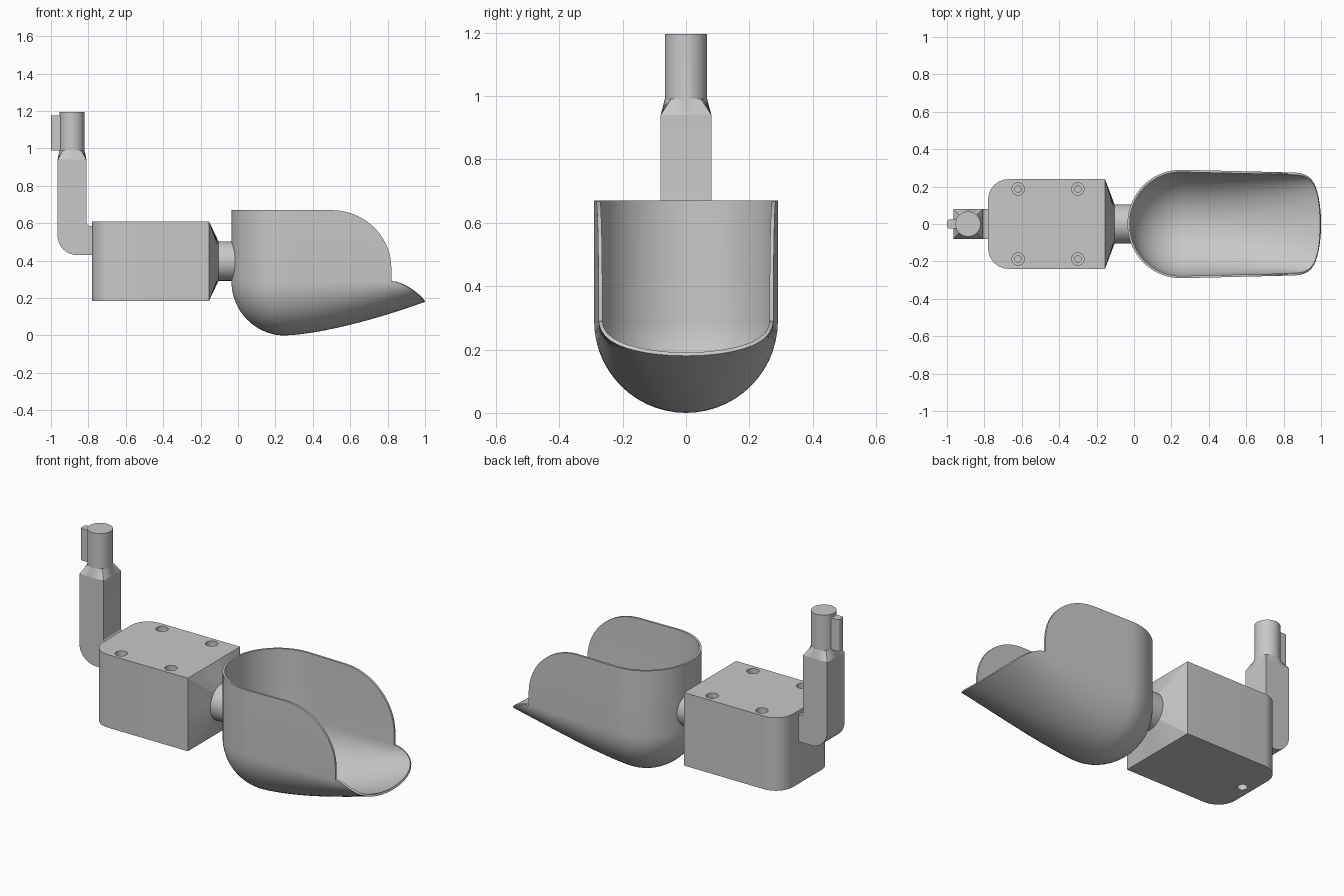
import bpy, bmesh
from math import sin, cos, pi, acos, sqrt, radians
from mathutils import Vector

if "Cube" in bpy.data.objects:
    bpy.data.objects.remove(bpy.data.objects["Cube"])

grey = bpy.data.materials.new("plain grey")
grey.use_nodes = True
grey.diffuse_color = (0.58, 0.58, 0.58, 1)
for node in grey.node_tree.nodes:
    if node.type == "BSDF_PRINCIPLED":
        node.inputs["Base Color"].default_value = grey.diffuse_color

SEG = 40


def add_object(name, bm):
    mesh = bpy.data.meshes.new(name)
    bm.to_mesh(mesh)
    bm.free()
    obj = bpy.data.objects.new(name, mesh)
    bpy.context.collection.objects.link(obj)
    mesh.materials.append(grey)
    return obj


def loft(name, rings, cap_start=True, cap_end=True):
    """Skin a series of closed rings with equal point counts."""
    bm = bmesh.new()
    rows = [[bm.verts.new(p) for p in ring] for ring in rings]
    n = len(rows[0])
    for a, b in zip(rows, rows[1:]):
        for i in range(n):
            j = (i + 1) % n
            bm.faces.new((a[i], a[j], b[j], b[i]))
    if cap_start:
        bm.faces.new(rows[0][::-1])
    if cap_end:
        bm.faces.new(rows[-1])
    bmesh.ops.recalc_face_normals(bm, faces=bm.faces)
    return add_object(name, bm)


def arc(cx, cy, r, start, end, steps=10):
    return [(cx + r * cos(radians(start + (end - start) * i / steps)),
             cy + r * sin(radians(start + (end - start) * i / steps)))
            for i in range(steps + 1)]


def circle(r, cx=0, cy=0):
    return arc(cx, cy, r, 0, 360, SEG)[:-1]


def rectangle(hx, hy, cx=0, cy=0):
    """Rectangle sampled at the same angles as circle()."""
    pts = []
    for x, y in circle(1):
        m = max(abs(x), abs(y))
        pts.append((cx + hx * x / m, cy + hy * y / m))
    return pts


def at_z(outline, z):
    return [Vector((x, y, z)) for x, y in outline]


def at_x(outline, x):
    return [Vector((x, y, z)) for y, z in outline]


def at_y(outline, y):
    return [Vector((x, y, z)) for x, z in outline]


def apply_modifiers(obj):
    graph = bpy.context.evaluated_depsgraph_get()
    mesh = bpy.data.meshes.new_from_object(obj.evaluated_get(graph))
    obj.modifiers.clear()
    obj.data = mesh


parts = []

# Housing block with rounded rear corners
outline = ([(-0.155, -0.24), (-0.155, 0.24)]
           + arc(-0.67, 0.13, 0.11, 90, 180) + arc(-0.67, -0.13, 0.11, 180, 270))
housing = loft("housing", [at_z(outline, 0.185), at_z(outline, 0.61)])
parts.append(housing)

# Counterbored screw holes on top, one plain hole underneath
cutters = []
for x in (-0.62, -0.30):
    for y in (-0.187, 0.187):
        steps = [(0.033, 0.65), (0.033, 0.58), (0.017, 0.58), (0.017, 0.48)]
        cutters.append(loft("screw_hole_cutter",
                            [at_z(circle(r, x, y), z) for r, z in steps]))
hole = circle(0.027, -0.72, 0)
cutters.append(loft("base_hole_cutter", [at_z(hole, 0.15), at_z(hole, 0.28)]))
for cutter in cutters:
    cutter.hide_render = True
    mod = housing.modifiers.new("hole", "BOOLEAN")
    mod.operation = "DIFFERENCE"
    mod.solver = "EXACT"
    mod.object = cutter
apply_modifiers(housing)
for cutter in cutters:
    bpy.data.objects.remove(cutter)

# Tapered collar from the block to the neck
parts.append(loft("collar", [at_x(rectangle(0.24, 0.2125, 0, 0.3975), -0.155),
                             at_x(circle(0.107, 0, 0.3975), -0.105)],
                  cap_start=False))

# Neck, its far end following the rounded back of the scoop
neck = circle(0.105, 0, 0.3975)
neck_end = [Vector((0.255 - 0.285 * sqrt(1 - (y / 0.29) ** 2), y, z)) for y, z in neck]
parts.append(loft("neck", [at_x(neck, -0.105), neck_end], False, False))

# Elbow arm
elbow = ([(-0.78, 0.43)] + arc(-0.86, 0.535, 0.105, 270, 180)
         + [(-0.965, 0.94), (-0.81, 0.94)]
         + arc(-0.79, 0.605, 0.02, 180, 270, 5) + [(-0.78, 0.585)])
parts.append(loft("elbow_arm", [at_y(elbow, -0.08), at_y(elbow, 0.08)]))

# Round post with a square-to-round shoulder
cx = -0.8875
post = circle(0.067, cx, 0)
parts.append(loft("post", [at_z(rectangle(0.0775, 0.08, cx, 0), 0.94),
                           at_z(post, 0.99), at_z(post, 1.195)], cap_start=False))

# Key on the post
key = ([(-0.93, -0.024), (-0.93, 0.024)]
       + arc(-0.985, 0.009, 0.015, 90, 180) + arc(-0.985, -0.009, 0.015, 180, 270))
parts.append(loft("post_key", [at_z(key, 0.99), at_z(key, 1.175)]))

# Scoop: U-shaped sections along x, rounded back, pointed lip
MID, FRONT, SPRING = 0.25, 0.82, 0.29


def scoop_section(x, w, bottom, top):
    reach = pi / 2
    if top < SPRING:
        reach = acos(min(1, (SPRING - top) / (SPRING - bottom)))
    pts = []
    for i in range(29):
        a = reach * (i / 14 - 1)
        pts.append(Vector((x, w * sin(a), SPRING - (SPRING - bottom) * cos(a))))
    rim = max(top, SPRING)
    first = Vector((x, pts[0].y, rim))
    last = Vector((x, pts[-1].y, rim))
    return [first] + pts + [last]


sections = []
for i in range(18):
    t = pi / 2 * i / 18
    sections.append(scoop_section(MID - 0.285 * cos(t), 0.29 * sin(t),
                                  0.29 * (1 - sin(t)), 0.67))
xs = [MID + (FRONT - MID) * sin(pi / 2 * i / 20) for i in range(21)]
wall_end = len(sections) + len(xs) - 1
xs += [FRONT + (1 - FRONT) * sin(pi / 2 * i / 12) for i in range(1, 13)]
for i, x in enumerate(xs):
    w = 0.29 - 0.014 * (x - MID) / (FRONT - MID)
    bottom = 0.18 * ((x - MID) / (1 - MID)) ** 1.5
    if i <= 20:
        bend = max(0, x - 0.5) / (FRONT - 0.5)
        top = 0.36 + 0.31 * sqrt(max(0, 1 - bend ** 2))
    else:
        top = max(bottom, 0.29 - 0.11 * ((x - FRONT) / (1 - FRONT)) ** 1.7)
    sections.append(scoop_section(x, w, bottom, top))

bm = bmesh.new()
grid = [[bm.verts.new(p) for p in s] for s in sections]
last = len(grid[0]) - 2
for i in range(len(grid) - 1):
    for j in range(last + 1):
        if j in (0, last) and i >= wall_end:
            continue
        a, b = grid[i], grid[i + 1]
        bm.faces.new((a[j], b[j], b[j + 1], a[j + 1]))
bmesh.ops.remove_doubles(bm, verts=bm.verts, dist=0.0003)
bmesh.ops.delete(bm, geom=[v for v in bm.verts if not v.link_faces], context="VERTS")
bmesh.ops.recalc_face_normals(bm, faces=bm.faces)
centre = Vector((0.35, 0, 0.45))
if sum(f.normal.dot(f.calc_center_median() - centre) for f in bm.faces) < 0:
    bmesh.ops.reverse_faces(bm, faces=bm.faces)
scoop = add_object("scoop", bm)
wall = scoop.modifiers.new("wall", "SOLIDIFY")
wall.thickness = 0.012
wall.offset = -1
bpy.context.view_layer.update()
apply_modifiers(scoop)
parts.append(scoop)

# Smooth the round surfaces, keep real edges sharp
bpy.ops.object.select_all(action="DESELECT")
for obj in parts:
    obj.select_set(True)
bpy.context.view_layer.objects.active = scoop
bpy.ops.object.shade_smooth_by_angle(angle=radians(14))
